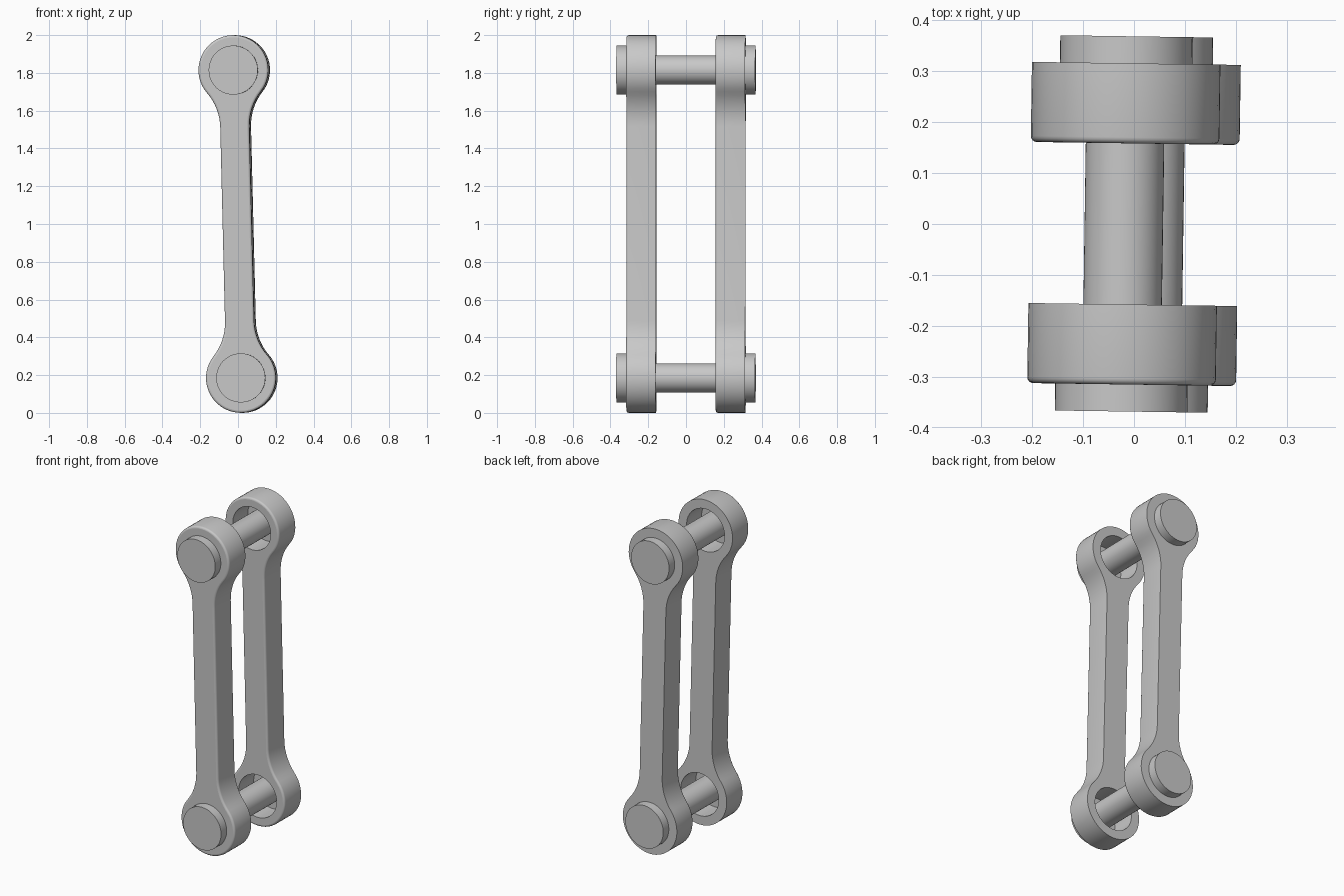
import bpy
import bmesh
from math import sin, cos, pi, atan2, radians, sqrt
from mathutils import Matrix

cube = bpy.data.objects.get("Cube")
if cube:
    bpy.data.objects.remove(cube, do_unlink=True)

# Dimensions
SPAN = 0.815          # half distance between pin centres
EYE = 0.185           # radius of the rounded link ends
WAIST = 0.077         # half width of the bar
FILLET = 0.286        # radius blending bar into ends
HEAD = 0.13           # pin head and hole radius
SHAFT = 0.077         # pin shaft radius
INNER, OUTER, TIP = 0.158, 0.315, 0.368
BEVEL = 0.012
SIDES = 48

# The whole linkage leans and turns very slightly
POSE = (Matrix.Translation((0, 0, 1)) @ Matrix.Rotation(-0.0147, 4, "Z")
        @ Matrix.Rotation(-0.0245, 4, "Y"))

steel = bpy.data.materials.new("grey_metal")
steel.use_nodes = True
steel.diffuse_color = (0.58, 0.58, 0.58, 1)
steel.node_tree.nodes["Principled BSDF"].inputs["Base Color"].default_value = steel.diffuse_color


def finish(name, bm):
    """Sharpen hard edges, then turn the bmesh into a posed object."""
    bmesh.ops.recalc_face_normals(bm, faces=bm.faces)
    for e in bm.edges:
        e.smooth = e.calc_face_angle(0) < radians(32)
    mesh = bpy.data.meshes.new(name)
    bm.to_mesh(mesh)
    bm.free()
    mesh.materials.append(steel)
    obj = bpy.data.objects.new(name, mesh)
    bpy.context.collection.objects.link(obj)
    obj.matrix_world = POSE


def arc(cx, cz, r, a0, a1, n):
    return [(cx + r * cos(a0 + (a1 - a0) * i / n),
             cz + r * sin(a0 + (a1 - a0) * i / n)) for i in range(n + 1)]


def link_outline(inset):
    """Dog-bone outline, shrunk by the inset."""
    fx = WAIST + FILLET
    dz = sqrt((FILLET + EYE) ** 2 - fx ** 2)
    a = atan2(dz, fx)
    # upper right quarter: fillet out of the bar, then round the eye
    quarter = arc(fx, SPAN - dz, FILLET + inset, pi, pi - a, 8)
    quarter += arc(0, SPAN, EYE - inset, -a, pi / 2, 18)[1:]
    right = [(x, -z) for x, z in reversed(quarter)] + quarter
    left = [(-x, z) for x, z in reversed(right)]
    return right + left[1:-1]


def add_ring(bm, points, y):
    verts = [bm.verts.new((x, y, z)) for x, z in points]
    return verts, [bm.edges.new((verts[i - 1], v)) for i, v in enumerate(verts)]


def skin(bm, a, b):
    for i in range(len(a)):
        bm.faces.new((a[i - 1], a[i], b[i], b[i - 1])).smooth = True


def make_link(name, front, back):
    """Plate with two holes and a rounded front rim."""
    bm = bmesh.new()
    sections = []
    steps = 4
    for i in range(steps + 1):
        t = pi / 2 * i / steps
        sections.append((BEVEL * (1 - sin(t)), front + BEVEL * (1 - cos(t))))
    sections.append((0, back))
    rings = [add_ring(bm, link_outline(d), y) for d, y in sections]
    for p, q in zip(rings, rings[1:]):
        skin(bm, p[0], q[0])
    caps = [list(rings[0][1]), list(rings[-1][1])]
    for cz in (-SPAN, SPAN):
        circle = arc(0, cz, HEAD, 0, 2 * pi, SIDES)[:-1]
        f, b = add_ring(bm, circle, front), add_ring(bm, circle, back)
        skin(bm, f[0], b[0])
        caps[0] += f[1]
        caps[1] += b[1]
    for edges in caps:
        bmesh.ops.triangle_fill(bm, edges=edges, use_beauty=True)
    finish(name, bm)


def make_pin(name, cz):
    """Stepped pin: head, shaft, head."""
    bm = bmesh.new()
    seat = OUTER - 0.015
    profile = [(HEAD, -TIP), (HEAD, -seat), (SHAFT, -seat),
               (SHAFT, seat), (HEAD, seat), (HEAD, TIP)]
    rings = [add_ring(bm, arc(0, cz, r, 0, 2 * pi, SIDES)[:-1], y)[0] for r, y in profile]
    for p, q in zip(rings, rings[1:]):
        skin(bm, p, q)
    for end in (rings[0], rings[-1]):
        bm.faces.new(end)
    finish(name, bm)


make_link("front_link", -OUTER, -INNER)
make_link("back_link", INNER, OUTER)
make_pin("lower_pin", -SPAN)
make_pin("upper_pin", SPAN)
